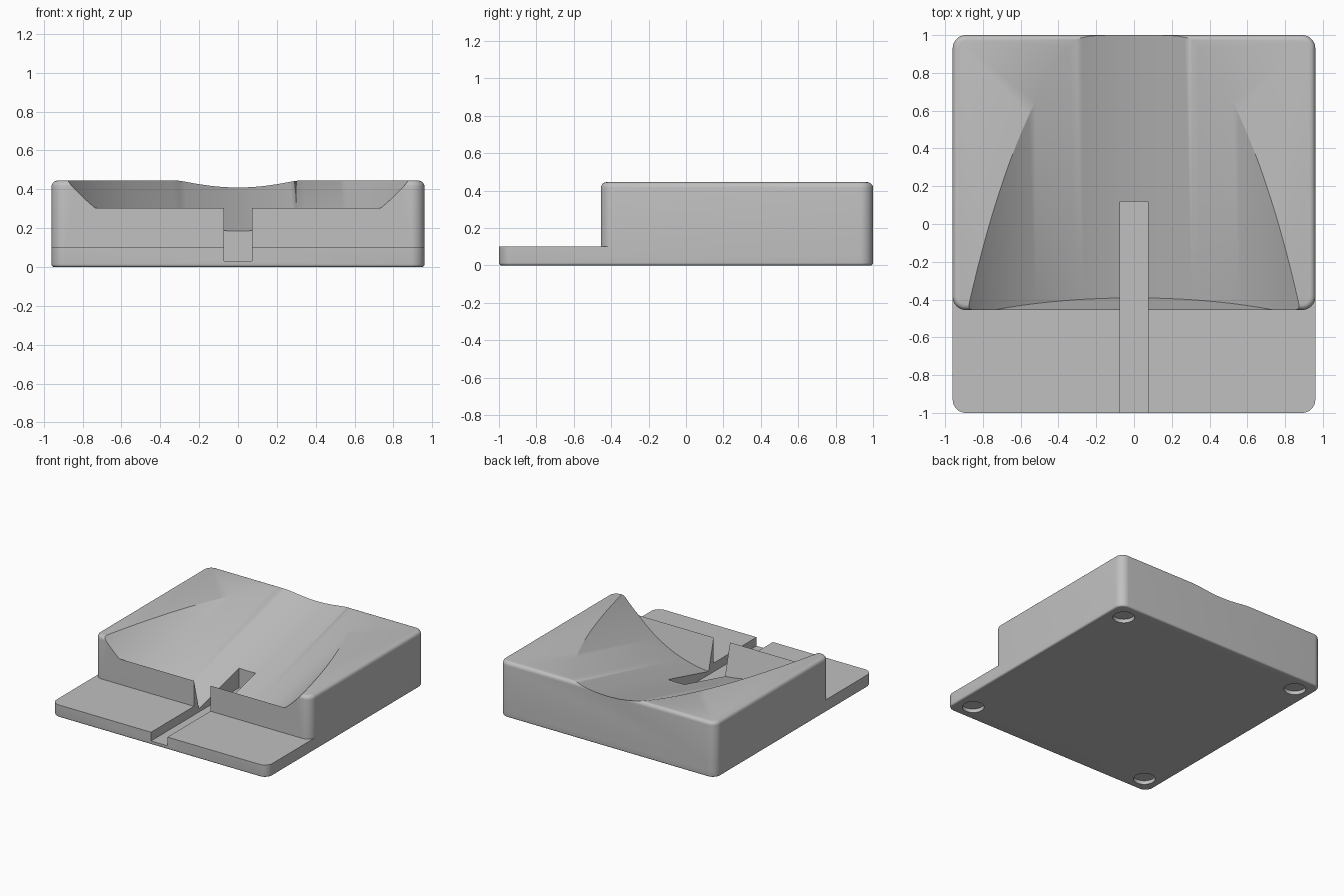
import bpy, bmesh, math
from mathutils import Matrix, Vector

cube = bpy.data.objects.get("Cube")
if cube:
    bpy.data.objects.remove(cube, do_unlink=True)

grey = bpy.data.materials.new("plain grey")
grey.use_nodes = True
COLOUR = (0.53, 0.53, 0.53, 1)
grey.diffuse_color = COLOUR
grey.node_tree.nodes["Principled BSDF"].inputs["Base Color"].default_value = COLOUR


def make_object(name, bm):
    bmesh.ops.recalc_face_normals(bm, faces=bm.faces)
    mesh = bpy.data.meshes.new(name)
    bm.to_mesh(mesh)
    bm.free()
    mesh.materials.append(grey)
    obj = bpy.data.objects.new(name, mesh)
    bpy.context.collection.objects.link(obj)
    return obj


def box(name, low, high, corner=0, rim=0, rim_z=None):
    """Box with rounded upright corners and one rounded horizontal rim."""
    low, high = Vector(low), Vector(high)
    bm = bmesh.new()
    bmesh.ops.create_cube(bm, size=1)
    bmesh.ops.scale(bm, vec=high - low, verts=bm.verts)
    bmesh.ops.translate(bm, vec=(low + high) / 2, verts=bm.verts)
    if corner:
        upright = [e for e in bm.edges if abs(e.verts[0].co.z - e.verts[1].co.z) > 0.01]
        bmesh.ops.bevel(bm, geom=upright, offset=corner, segments=10,
                        profile=0.5, affect='EDGES')
    if rim:
        loop = [e for e in bm.edges if all(abs(v.co.z - rim_z) < 1e-4 for v in e.verts)]
        bmesh.ops.bevel(bm, geom=loop, offset=rim, segments=5,
                        profile=0.5, affect='EDGES')
    return make_object(name, bm)


def cylinder(name, radius, depth, centre, tilt=0, sides=48):
    bm = bmesh.new()
    place = Matrix.Translation(centre) @ Matrix.Rotation(tilt, 4, 'X')
    bmesh.ops.create_cone(bm, cap_ends=True, segments=sides, radius1=radius,
                          radius2=radius, depth=depth, matrix=place)
    return make_object(name, bm)


def combine(target, tool, operation):
    mod = target.modifiers.new(operation.lower(), 'BOOLEAN')
    mod.operation = operation
    mod.solver = 'EXACT'
    mod.object = tool
    bpy.context.view_layer.update()
    graph = bpy.context.evaluated_depsgraph_get()
    mesh = bpy.data.meshes.new_from_object(target.evaluated_get(graph))
    target.modifiers.clear()
    target.data = mesh
    bpy.data.objects.remove(tool, do_unlink=True)


# Base plate with the raised block behind it
body = box("scooped_block", (-0.96, -1, 0), (0.96, 1, 0.1), 0.07, 0.014, 0)
block = box("raised_block", (-0.96, -0.455, 0.05), (0.96, 1, 0.445), 0.07, 0.03, 0.445)
combine(body, block, 'UNION')

# Tilted cylindrical scoop, its square end forming the front lip
slope = math.atan(0.255)
axis = Vector((0, math.cos(slope), math.sin(slope)))
up = Vector((0, -math.sin(slope), math.cos(slope)))
radius, start, end = 1.18, -0.5275, 1.5
centre = Vector((0, 0.12, 0.185)) + up * radius + axis * (start + end) / 2
scoop = cylinder("scoop_cutter", radius, end - start, centre,
                 slope - math.pi / 2, 192)
combine(body, scoop, 'DIFFERENCE')

# Central slot
slot = box("slot_cutter", (-0.073, -1.1, 0.03), (0.073, 0.12, 0.42))
combine(body, slot, 'DIFFERENCE')

# Shallow round foot recesses underneath
for x in (-0.82, 0.82):
    for y in (-0.86, 0.86):
        recess = cylinder("recess_cutter", 0.08, 0.06, Vector((x, y, 0)))
        combine(body, recess, 'DIFFERENCE')

# Clean up and smooth the rounded surfaces
bm = bmesh.new()
bm.from_mesh(body.data)
bmesh.ops.remove_doubles(bm, verts=bm.verts, dist=1e-5)
bm.to_mesh(body.data)
bm.free()
bpy.ops.object.select_all(action='DESELECT')
body.select_set(True)
bpy.context.view_layer.objects.active = body
bpy.ops.object.shade_smooth_by_angle(angle=math.radians(30))
